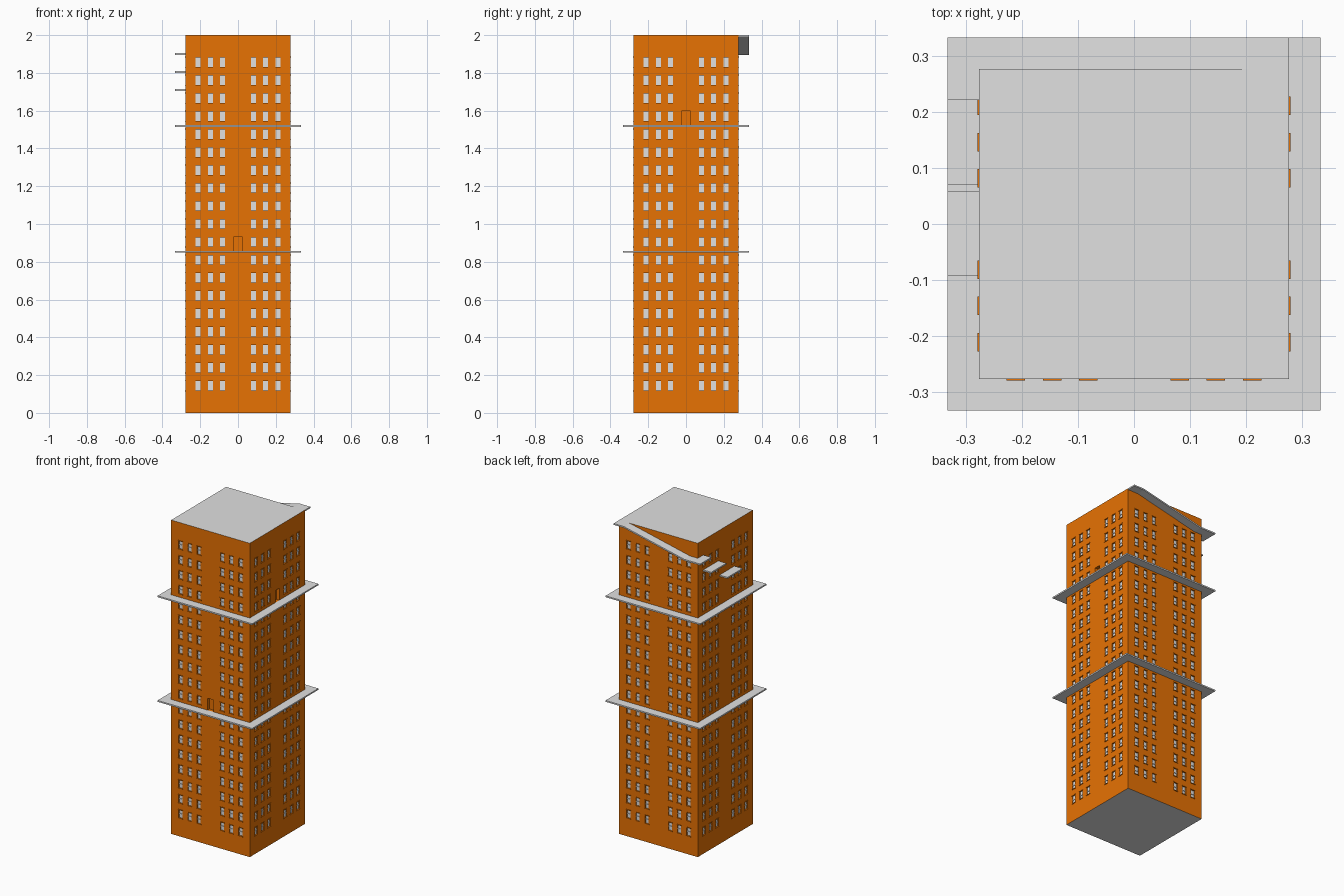
import bpy, bmesh, math
from mathutils import Matrix, Vector

if "Cube" in bpy.data.objects:
    bpy.data.objects.remove(bpy.data.objects["Cube"])

W = 0.277           # half width of the tower
L = 0.3333          # half width of the ledges
F = 2 / 21          # storey height
T = 0.009           # slab thickness


def material(name, rgb):
    m = bpy.data.materials.new(name)
    m.diffuse_color = (*rgb, 1)
    m.use_nodes = True
    m.node_tree.nodes["Principled BSDF"].inputs["Base Color"].default_value = m.diffuse_color
    return m


orange = material("orange", (0.8, 0.168, 0.001))
grey = material("light grey", (0.75, 0.75, 0.75))


def finish(name, bm, *mats):
    bmesh.ops.recalc_face_normals(bm, faces=bm.faces)
    me = bpy.data.meshes.new(name)
    bm.to_mesh(me)
    bm.free()
    ob = bpy.data.objects.new(name, me)
    bpy.context.collection.objects.link(ob)
    for m in mats:
        me.materials.append(m)
    return ob


def box(bm, lo, hi, xf=Matrix(), mat=0):
    lo, hi = Vector(lo), Vector(hi)
    mtx = xf @ Matrix.Translation((lo + hi) / 2) @ Matrix.Diagonal((*(hi - lo), 1))
    verts = bmesh.ops.create_cube(bm, size=1, matrix=mtx)["verts"]
    for f in {f for v in verts for f in v.link_faces}:
        f.material_index = mat


# Window positions: 19 rows of six on every side
spots = [Matrix.Rotation(side * math.pi / 2, 4, "Z") @ Matrix.Translation((x, -W, (row + 0.5) * F))
         for side in range(4) for row in range(1, 20)
         for x in (-0.2115, -0.146, -0.0815, 0.0815, 0.146, 0.2115)]
pw, ph = 0.0125, 0.025

# Tower with window openings and two recessed doorways, front and right
bm = bmesh.new()
box(bm, (-W, -W, 0), (W, W, 2))
tower = finish("tower", bm, orange, grey)
bm = bmesh.new()
for z, angle in ((9 * F, 0), (16 * F, math.pi / 2)):
    box(bm, (-0.02, -W - 0.02, z), (0.02, -W + 0.02, z + 0.076), Matrix.Rotation(angle, 4, "Z"))
for xf in spots:
    box(bm, (-pw, -0.01, -ph), (pw, 0.008, ph), xf)
cutter = finish("opening_cutter", bm, orange)
cutter.hide_render = True
mod = tower.modifiers.new("openings", "BOOLEAN")
mod.operation = "DIFFERENCE"
mod.solver = "EXACT"
mod.object = cutter
bpy.context.view_layer.objects.active = tower
bpy.ops.object.modifier_apply(modifier=mod.name)
bpy.data.objects.remove(cutter)
# Roof and base are grey
for p in tower.data.polygons:
    p.material_index = int(abs(p.normal.z) > 0.9 and abs(p.center.z - 1) > 0.99)

# Windows: recessed pane with glazing bars, sill and lintel
bm = bmesh.new()
for xf in spots:
    box(bm, (-pw, 0.006, -ph), (pw, 0.009, ph), xf, 1)
    box(bm, (-pw, 0.002, -0.0025), (pw, 0.007, 0.0025), xf, 1)
    for s in (-1, 1):
        a, b = sorted((s * ph, s * (ph + 0.004)))
        box(bm, (-0.0165, -0.003, a), (0.0165, 0.001, b), xf)
finish("windows", bm, orange, grey)

# Walkway ledges around the tower
for name, floor in (("lower_ledge", 9), ("upper_ledge", 16)):
    bm = bmesh.new()
    z = floor * F
    for s in (-1, 1):
        a, b = sorted((s * W, s * L))
        box(bm, (-L, a, z - T), (L, b, z))
        box(bm, (a, -W, z - T), (b, W, z))
    finish(name, bm, grey)

# Ramp along the back, from the roof down to the corner landing
bm = bmesh.new()
top = [(W, 2), (0.205, 2), (-0.222, 20 * F), (-L, 20 * F)]
outline = top + [(x, z - T) for x, z in reversed(top)]
face = bm.faces.new([bm.verts.new((x, W, z)) for x, z in outline])
new = bmesh.ops.extrude_face_region(bm, geom=[face])["geom"]
bmesh.ops.translate(bm, vec=(0, L - W, 0), verts=[v for v in new if isinstance(v, bmesh.types.BMVert)])
finish("roof_ramp", bm, grey)

# Landing and stepped platforms on the left side
for name, floor, y0, y1 in (("corner_landing", 20, 0.222, W),
                            ("middle_platform", 19, 0.07, 0.222),
                            ("low_platform", 18, -0.092, 0.058)):
    bm = bmesh.new()
    box(bm, (-L, y0, floor * F - T), (-W, y1, floor * F))
    finish(name, bm, grey)
